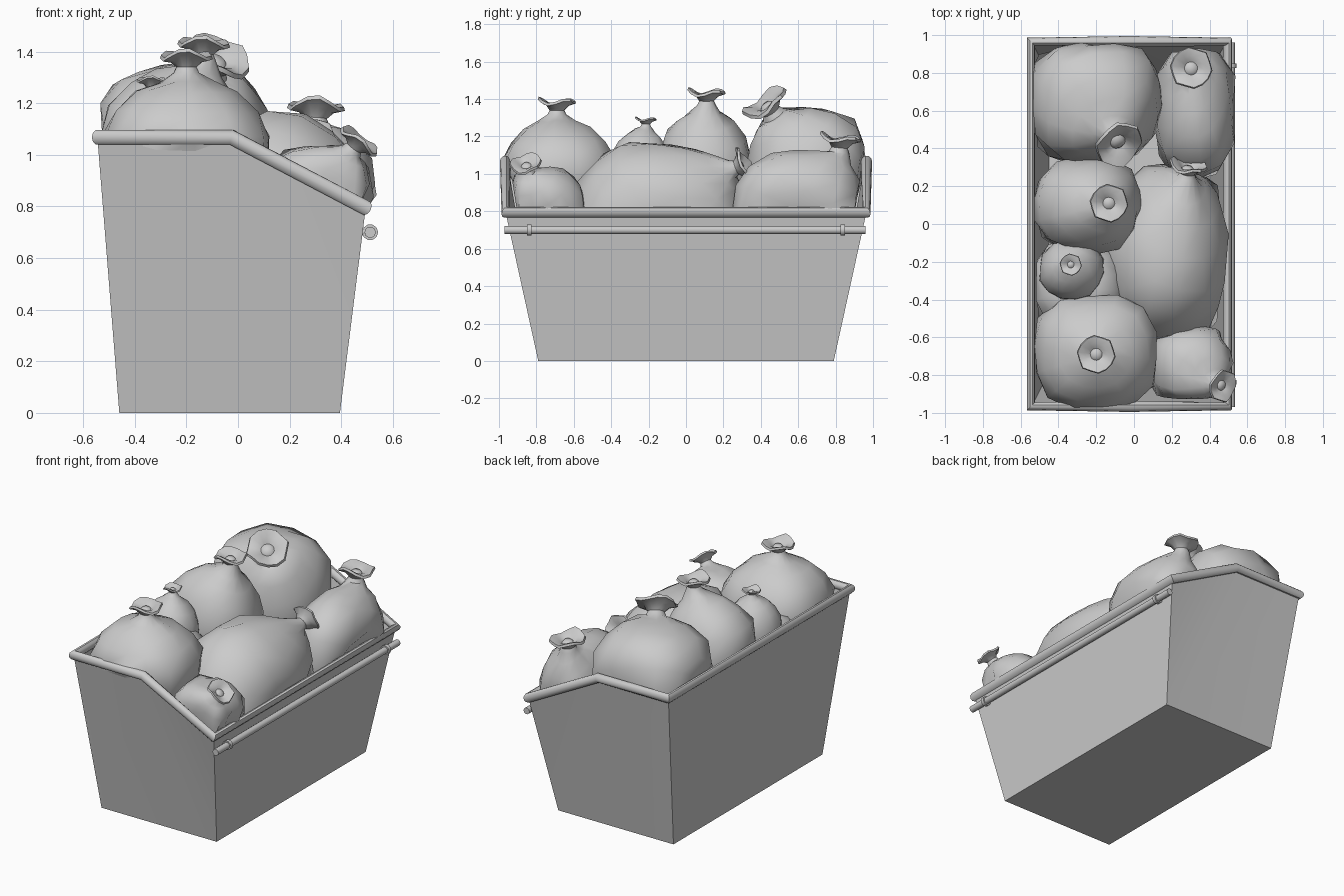
import bpy, bmesh, random
from math import sin, cos, pi, radians
from mathutils import Vector as V

if "Cube" in bpy.data.objects:
    bpy.data.objects.remove(bpy.data.objects["Cube"])

random.seed(4)


def finish(name, bm, angle=40, recalc=True):
    if recalc:
        bmesh.ops.recalc_face_normals(bm, faces=bm.faces)
    me = bpy.data.meshes.new(name)
    bm.to_mesh(me)
    bm.free()
    ob = bpy.data.objects.new(name, me)
    bpy.context.collection.objects.link(ob)
    bpy.ops.object.select_all(action='DESELECT')
    ob.select_set(True)
    bpy.context.view_layer.objects.active = ob
    bpy.ops.object.shade_smooth_by_angle(angle=radians(angle))
    return ob


def tube(name, pts, radius, cyclic=False):
    # round rail following a polyline
    cu = bpy.data.curves.new(name, 'CURVE')
    cu.dimensions = '3D'
    cu.bevel_depth, cu.bevel_resolution, cu.use_fill_caps = radius, 3, True
    sp = cu.splines.new('POLY')
    sp.points.add(len(pts) - 1)
    for p, co in zip(sp.points, pts):
        p.co = (*co, 1)
    sp.use_cyclic_u = cyclic
    tmp = bpy.data.objects.new(name + "_path", cu)
    bpy.context.collection.objects.link(tmp)
    dg = bpy.context.evaluated_depsgraph_get()
    me = bpy.data.meshes.new_from_object(tmp.evaluated_get(dg))
    bpy.data.objects.remove(tmp)
    bm = bmesh.new()
    bm.from_mesh(me)
    bmesh.ops.remove_doubles(bm, verts=bm.verts, dist=1e-4)
    return finish(name, bm)


# Tapered bin: an outer skin and a slightly smaller liner, both open at the top
TOP = [(-0.545, 1.068), (-0.025, 1.068), (0.495, 0.795)]
BASE = [(-0.46, 0), (0.395, 0)]


def skin(name, t):
    bm = bmesh.new()
    sec = []
    for s in (-1, 1):
        base = [(BASE[0][0] + t, t), (BASE[1][0] - t, t)]
        top = [(TOP[0][0] + t, TOP[0][1]), TOP[1], (TOP[2][0] - t, TOP[2][1])]
        sec.append([bm.verts.new((x, s * (0.79 - t), z)) for x, z in base]
                   + [bm.verts.new((x, s * (0.965 - t), z)) for x, z in reversed(top)])
    f, b = sec
    for e, step in ((f, 1), (b, -1)):
        for idx in ((0, 1, 3, 4), (1, 2, 3)):
            bm.faces.new([e[i] for i in idx][::step])
    for i, j in ((0, 1), (1, 2), (4, 0)):
        bm.faces.new((f[j], f[i], b[i], b[j]))
    if t:
        bmesh.ops.reverse_faces(bm, faces=bm.faces)
    finish(name, bm, 30, False)


skin("bin_shell", 0)
skin("bin_liner", 0.01)

# Rolled rim following the stepped top edge
tube("bin_rim", [(x, -0.965, z) for x, z in TOP]
     + [(x, 0.965, z) for x, z in reversed(TOP)], 0.03, True)

# Lifting bar with collars and brackets
tube("lift_bar", [(0.512, -0.97, 0.7), (0.512, 0.96, 0.7)], 0.022)
for s, side in ((-1, "front"), (1, "back")):
    y = s * 0.838
    tube("bar_collar_" + side, [(0.512, y - 0.012, 0.7), (0.512, y + 0.012, 0.7)], 0.031)
    tube("bar_bracket_" + side, [(0.462, y, 0.7), (0.505, y, 0.7)], 0.014)


def bag(name, center, radii, power, neck=None, axis=(0, 0, 1), flare=0.1, taper=0.06, seg=14):
    # squashed, jittered sac gathered at a neck, with a flared tied top
    c, r = V(center), V(radii)
    n = V(neck) if neck else c + V((0, 0, r.z))
    u = V([(n[i] - c[i]) / r[i] for i in range(3)]).normalized()
    e1 = u.orthogonal().normalized()
    e2 = u.cross(e1)
    d = V(axis).normalized()
    g1 = (e1 - d * d.dot(e1)).normalized()
    g2 = d.cross(g1)
    bm = bmesh.new()
    rings = []
    for th in (165, 145, 122, 100, 80, 62, 44, 27):
        t, ring = radians(th), []
        pull = max(0, 1 - th / 75) * 0.45 if neck else 0
        for k in range(seg):
            a = 2 * pi * k / seg
            q = u * cos(t) + (e1 * cos(a) + e2 * sin(a)) * sin(t)
            q /= sum(abs(v) ** power for v in q) ** (1 / power)
            q *= random.uniform(0.95, 1.03)
            w = 1 - taper * q.z
            p = c + V((q.x * r.x * w, q.y * r.y * w, q.z * r.z * (1.25 if q.z < 0 else 1)))
            p = p.lerp(n, pull)
            # keep the sac inside the tapering walls
            lim = 0.775 + 0.16 * p.z if p.z < 1.05 else 0.985
            p.y = max(-lim, min(lim, p.y))
            p.x = max(p.x, -0.44 - 0.08 * p.z)
            if p.z < 0.82:
                p.x = min(p.x, 0.375 + 0.11 * p.z)
            ring.append(bm.verts.new(p))
        rings.append(ring)
    if neck:
        # (radius, height, waviness) of the gathered top
        for rad, h, wave in ((0.5, -0.12, 0), (0.4, 0.1, 0), (0.62, 0.35, 0.06),
                             (1.0, 0.5, 0.13), (0.95, 0.64, 0.13), (0.6, 0.55, 0.05),
                             (0.32, 0.36, 0), (0.2, 0.48, 0)):
            ring = []
            for k in range(seg):
                a = 2 * pi * k / seg
                w = wave * cos(k * pi * 6 / seg + 1) + wave * 0.6 * sin(2 * a)
                rr = flare * rad * (1 + 0.4 * wave * cos(k * pi * 12 / seg))
                ring.append(bm.verts.new(n + (g1 * cos(a) + g2 * sin(a)) * rr
                                         + d * flare * (h + w)))
            rings.append(ring)
    for lo, hi in zip(rings, rings[1:]):
        for k in range(seg):
            j = (k + 1) % seg
            bm.faces.new((lo[k], lo[j], hi[j], hi[k]))
    bm.faces.new(rings[0])
    bm.faces.new(rings[-1])
    finish(name, bm, 50)


# Rubbish bags: left row, right row, then one filler under the small bag
bag("bag_back_left", (-0.205, 0.645, 1.05), (0.345, 0.325, 0.31), 3.3,
    (-0.1, 0.46, 1.325), (0.3, -0.5, 0.75), 0.13)
bag("bag_middle_left", (-0.245, 0.1, 1.05), (0.295, 0.26, 0.29), 2.3,
    (-0.135, 0.11, 1.38), (0.05, 0, 1), 0.1)
bag("bag_small_left", (-0.33, -0.24, 1.05), (0.175, 0.165, 0.19), 2.2,
    (-0.335, -0.215, 1.26), (0, 0, 1), 0.057)
bag("bag_front_left", (-0.205, -0.68, 1.03), (0.335, 0.315, 0.25), 2.5,
    (-0.2, -0.69, 1.33), (0, 0, 1), 0.1)
bag("bag_back_right", (0.325, 0.61, 0.83), (0.22, 0.36, 0.295), 2.8,
    (0.3, 0.82, 1.13), (0.05, 0.1, 1), 0.11, 0.12)
bag("bag_middle_right", (0.175, -0.155, 0.80), (0.35, 0.48, 0.385), 2.4,
    (0.28, 0.26, 1.03), (0.15, 0.9, 0.35), 0.1, 0.16)
bag("bag_front_right", (0.31, -0.76, 0.82), (0.225, 0.225, 0.225), 2.8,
    (0.445, -0.85, 1.02), (0.6, -0.15, 0.8), 0.085)
bag("bag_buried_left", (-0.3, -0.33, 0.87), (0.26, 0.24, 0.22), 2.8)
